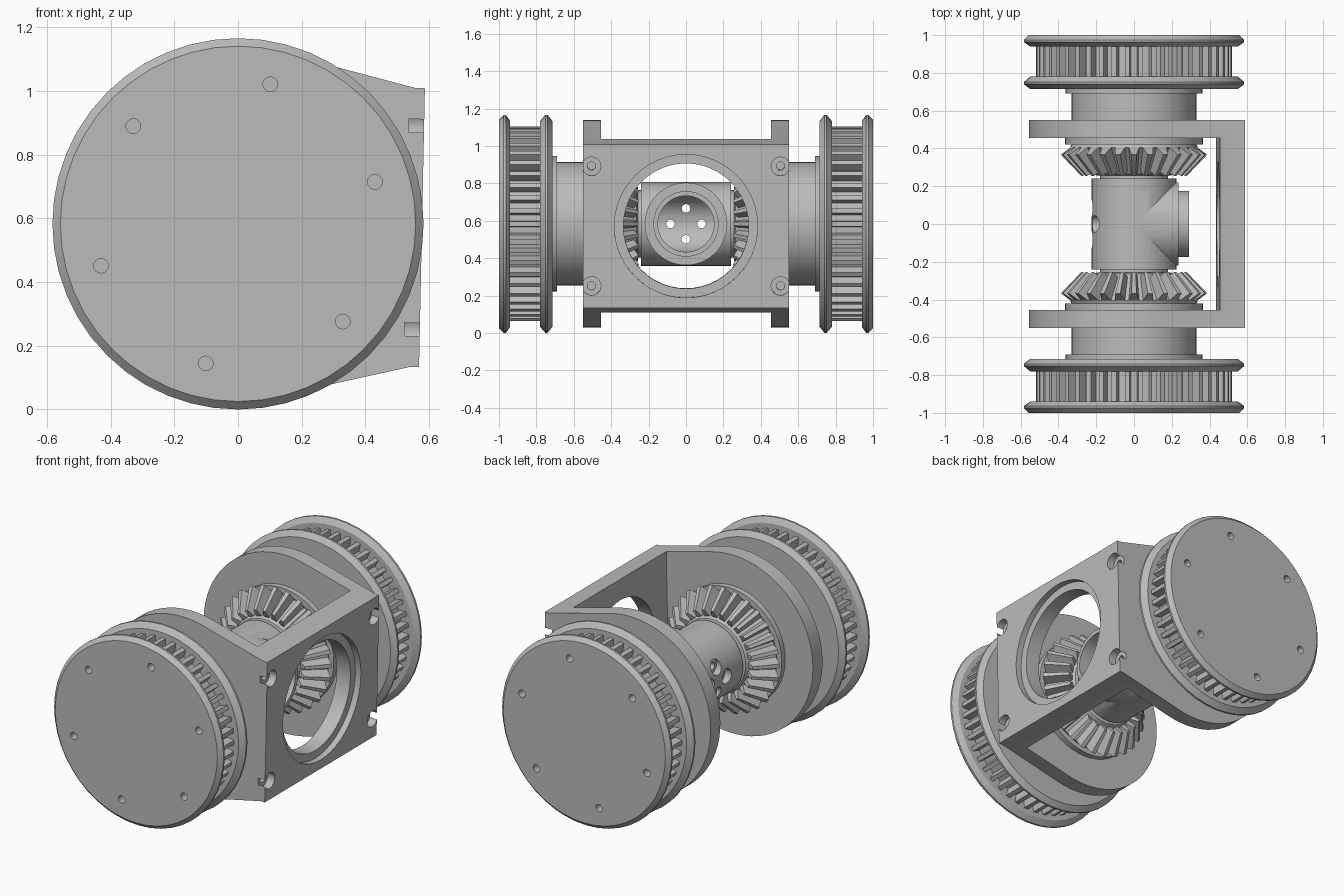
import bpy, bmesh, math
from mathutils import Matrix, Vector

old = bpy.data.objects.get("Cube")
if old:
    bpy.data.objects.remove(old)

AXIS_Z = 0.583
steel = bpy.data.materials.new("machined grey")
steel.use_nodes = True
steel.diffuse_color = (0.5, 0.5, 0.5, 1)
steel.node_tree.nodes["Principled BSDF"].inputs["Base Color"].default_value = (0.5, 0.5, 0.5, 1)


def finish(bm, name):
    """Turn a bmesh into an object sitting on the shaft axis."""
    bmesh.ops.recalc_face_normals(bm, faces=bm.faces)
    mesh = bpy.data.meshes.new(name)
    bm.to_mesh(mesh)
    bm.free()
    mesh.materials.append(steel)
    obj = bpy.data.objects.new(name, mesh)
    bpy.context.collection.objects.link(obj)
    obj.location.z = AXIS_Z
    return obj


def add_turned(bm, profile, axis="y", centre=(0, 0, 0), segs=48):
    """Add a turned solid from (radius, position) pairs, capped at both ends."""
    rings = []
    for r, a in profile:
        ring = []
        for i in range(segs):
            t = math.tau * i / segs
            u, v = r * math.cos(t), r * math.sin(t)
            p = Vector((u, a, v) if axis == "y" else (a, u, v))
            ring.append(bm.verts.new(p + Vector(centre)))
        rings.append(ring)
    for low, high in zip(rings, rings[1:]):
        for i in range(segs):
            j = (i + 1) % segs
            bm.faces.new((low[i], low[j], high[j], high[i]))
    bm.faces.new(rings[0])
    bm.faces.new(rings[-1])


def turned(name, profile, axis="y", segs=48):
    bm = bmesh.new()
    add_turned(bm, profile, axis, segs=segs)
    return finish(bm, name)


def toothed(name, count, section, base_width, tip_width):
    """Ring of teeth; section = base start, base end, tip end, tip start as (r, y)."""
    bm = bmesh.new()
    step = math.tau / count
    for k in range(count):
        sides = []
        for sign in (-1, 1):
            side = []
            for i, (r, y) in enumerate(section):
                width = base_width if i < 2 else tip_width
                t = step * (k + sign * width / 2)
                side.append(bm.verts.new((r * math.cos(t), y, r * math.sin(t))))
            sides.append(side)
        a, b = sides
        bm.faces.new(a)
        bm.faces.new(b)
        for i in range(4):
            j = (i + 1) % 4
            bm.faces.new((a[i], a[j], b[j], b[i]))
    return finish(bm, name)


def bake(obj):
    bpy.context.view_layer.update()
    graph = bpy.context.evaluated_depsgraph_get()
    mesh = bpy.data.meshes.new_from_object(obj.evaluated_get(graph))
    obj.modifiers.clear()
    obj.data = mesh


def combine(obj, tool, operation="DIFFERENCE"):
    mod = obj.modifiers.new("cut", "BOOLEAN")
    mod.operation, mod.object, mod.solver = operation, tool, "EXACT"
    bake(obj)
    bpy.data.objects.remove(tool)


def mirror_y(obj):
    mod = obj.modifiers.new("mirror", "MIRROR")
    mod.use_axis = (False, True, False)
    mod.use_mirror_merge = False
    bake(obj)


def smooth(obj):
    bpy.ops.object.select_all(action="DESELECT")
    obj.select_set(True)
    bpy.context.view_layer.objects.active = obj
    bpy.ops.object.shade_smooth_by_angle(angle=math.radians(25))


# Belt pulleys: bevelled flanges, toothed drum and six bolt holes
outer = turned("pulley_outer_flange", [(0.55, 0.94), (0.583, 0.963), (0.583, 0.975), (0.558, 1.0)])
bm = bmesh.new()
for k in range(6):
    t = math.radians(17 + 60 * k)
    add_turned(bm, [(0.023, 0.95), (0.023, 1.1)], centre=(0.45 * math.cos(t), 0, 0.45 * math.sin(t)), segs=16)
combine(outer, finish(bm, "bolt_holes"))
inner = turned("pulley_inner_flange", [(0.55, 0.715), (0.583, 0.74), (0.583, 0.752), (0.55, 0.78)])
drum = turned("pulley_drum", [(0.47, 0.77), (0.47, 0.95)])
belt_teeth = toothed("pulley_teeth", 46, [(0.46, 0.77), (0.46, 0.95), (0.52, 0.95), (0.52, 0.77)], 0.55, 0.36)

# Hubs between pulleys and bracket, and washers inside it
hub = turned("pulley_hub", [(0.33, 0.54), (0.33, 0.69), (0.362, 0.69), (0.362, 0.72)])
washer = turned("washer", [(0.365, 0.42), (0.365, 0.46)])

# Bevel gears
cone = turned("bevel_gear_body", [(0.19, 0.256), (0.225, 0.265), (0.238, 0.285), (0.338, 0.405), (0.33, 0.425)])
gear_teeth = toothed("bevel_gear_teeth", 28, [(0.225, 0.285), (0.33, 0.41), (0.388, 0.367), (0.28, 0.255)], 0.8, 0.3)
shaft = turned("gear_shaft", [(0.18, 0.2), (0.18, 0.3)])

for part in (outer, inner, drum, belt_teeth, hub, washer, cone, gear_teeth, shaft):
    mirror_y(part)
    if part not in (belt_teeth, gear_teeth):
        smooth(part)

# U-shaped bracket: rounded arms tapering to a flat bridge
R, TANGENT = 0.555, math.radians(76.4)
outline = [(0.578, -0.438), (0.578, 0.438), (0.55, 0.438)]
for i in range(41):
    t = TANGENT + (math.tau - 2 * TANGENT) * i / 40
    outline.append((R * math.cos(t), R * math.sin(t)))
outline.append((0.55, -0.438))
bm = bmesh.new()
face = bm.faces.new([bm.verts.new((x, -0.55, z)) for x, z in outline])
grown = bmesh.ops.extrude_face_region(bm, geom=[face])
bmesh.ops.translate(bm, vec=(0, 1.1, 0), verts=[v for v in grown["geom"] if isinstance(v, bmesh.types.BMVert)])
bracket = finish(bm, "bracket")

bm = bmesh.new()
bmesh.ops.create_cube(bm, size=1, matrix=Matrix.Translation((-0.555, 0, 0)) @ Matrix.Diagonal((2, 0.91, 2, 1)))
combine(bracket, finish(bm, "gap_cutter"))
combine(bracket, turned("window_cutter", [(0.335, 0.3), (0.335, 0.54), (0.383, 0.54), (0.383, 0.7)], "x"))
bm = bmesh.new()
for y in (-0.505, 0.505):
    for z in (-0.32, 0.32):
        add_turned(bm, [(0.022, 0.42), (0.022, 0.53), (0.05, 0.53), (0.05, 0.7)], "x", (0, y, z), 20)
combine(bracket, finish(bm, "screw_cutter"))
bracket.rotation_euler.y = math.radians(1.2)
smooth(bracket)

# Central tee-shaped carrier with a bored spigot and four counterbored holes
carrier = turned("carrier", [(0.224, -0.24), (0.224, 0.24)])
combine(carrier, turned("spigot", [(0.221, 0), (0.221, 0.235), (0.175, 0.235), (0.175, 0.29)], "x"), "UNION")
combine(carrier, turned("spigot_bore", [(0.15, 0.0), (0.15, 0.4)], "x"))
combine(carrier, turned("shaft_bore", [(0.151, -0.19), (0.151, 0.19)]))
bm = bmesh.new()
for k in range(4):
    t = math.tau * k / 4
    add_turned(bm, [(0.045, -0.4), (0.045, -0.18), (0.023, -0.18), (0.023, 0)], "x",
               (0, 0.083 * math.cos(t), 0.083 * math.sin(t)), 20)
combine(carrier, finish(bm, "carrier_holes"))
smooth(carrier)
